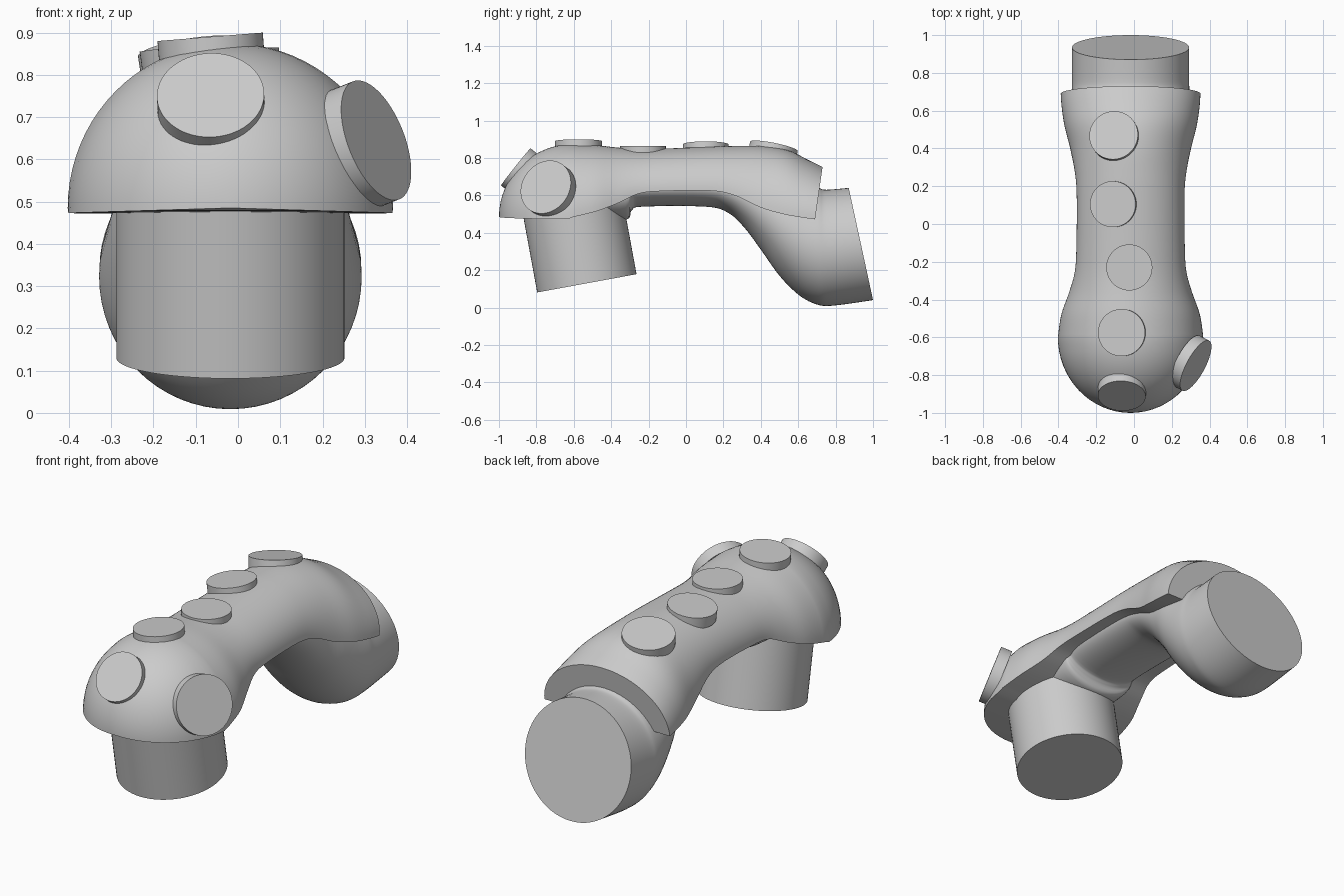
import bpy, bmesh, math
from mathutils import Vector

if "Cube" in bpy.data.objects:
    bpy.data.objects.remove(bpy.data.objects["Cube"])

GREY = (0.6, 0.6, 0.6, 1)
mat = bpy.data.materials.new("plain grey")
mat.use_nodes = True
mat.diffuse_color = GREY
mat.node_tree.nodes["Principled BSDF"].inputs["Base Color"].default_value = GREY
MID_X = -0.018


def finish(bm, name):
    bmesh.ops.recalc_face_normals(bm, faces=bm.faces)
    mesh = bpy.data.meshes.new(name)
    bm.to_mesh(mesh)
    bm.free()
    mesh.materials.append(mat)
    obj = bpy.data.objects.new(name, mesh)
    bpy.context.collection.objects.link(obj)
    bpy.ops.object.select_all(action="DESELECT")
    obj.select_set(True)
    bpy.context.view_layer.objects.active = obj
    bpy.ops.object.shade_smooth_by_angle(angle=math.radians(35))
    return obj


def smooth_rows(keys, steps=5):
    """Pass a smooth curve through a list of equal-length tuples."""
    rows = []
    for i in range(len(keys) - 1):
        a, b = keys[max(i - 1, 0)], keys[i]
        c, d = keys[i + 1], keys[min(i + 2, len(keys) - 1)]
        for s in range(steps):
            t = s / steps
            rows.append(tuple(
                q + t / 2 * (r - p + t * (2 * p - 5 * q + 4 * r - u + t * (3 * (q - r) + u - p)))
                for p, q, r, u in zip(a, b, c, d)))
    return rows + [keys[-1]]


def loft(rings, name):
    """Skin closed rings of points and cap both ends."""
    bm = bmesh.new()
    loops = [[bm.verts.new(p) for p in ring] for ring in rings]
    n = len(loops[0])
    for a, b in zip(loops, loops[1:]):
        for i in range(n):
            j = (i + 1) % n
            bm.faces.new((a[i], a[j], b[j], b[i]))
    bm.faces.new(loops[0])
    bm.faces.new(loops[-1])
    return finish(bm, name)


def disc(name, center, normal, radius, depth):
    """Cylinder whose outer face is centred on the given point."""
    axis = Vector(normal).normalized()
    bm = bmesh.new()
    bmesh.ops.create_cone(bm, cap_ends=True, segments=64, radius1=radius,
                          radius2=radius, depth=depth)
    turn = axis.to_track_quat("Z", "Y").to_matrix()
    for v in bm.verts:
        v.co = turn @ v.co + Vector(center) - axis * depth / 2
    return finish(bm, name)


# Front stem: tilted straight cylinder
disc("front_stem", (MID_X, -0.53, 0.13), (0, 0.18, -0.98), 0.27, 0.55)

# Inner core: neck swelling into the rear socket (top y, top z, bottom y, bottom z, half width)
core_keys = [
    (-0.50, 0.74, -0.50, 0.47, 0.24), (-0.33, 0.74, -0.32, 0.47, 0.22),
    (-0.29, 0.74, -0.29, 0.52, 0.22), (-0.23, 0.74, -0.23, 0.54, 0.22),
    (0.10, 0.74, 0.10, 0.54, 0.22), (0.22, 0.74, 0.22, 0.51, 0.22),
    (0.34, 0.74, 0.31, 0.43, 0.23), (0.45, 0.73, 0.40, 0.31, 0.25),
    (0.55, 0.70, 0.50, 0.17, 0.28), (0.64, 0.66, 0.60, 0.07, 0.30),
    (0.71, 0.64, 0.69, 0.02, 0.31), (0.75, 0.63, 0.78, 0.01, 0.31),
    (0.87, 0.64, 1.00, 0.04, 0.31)]
rings = []
for ty, tz, by, bz, w in smooth_rows(core_keys):
    ring = []
    for k in range(64):
        a = math.tau * k / 64
        f = (1 + math.sin(a)) / 2
        ring.append((MID_X + w * math.cos(a), by + (ty - by) * f, bz + (tz - bz) * f))
    rings.append(ring)
loft(rings, "inner_core")

# Outer cover: rounded nose, narrow waist, flared rear (y, half width, top, base)
cover_rows = []
for k in range(16):
    a = math.pi / 2 * (k + 0.1) / 16
    s, c = math.sin(a), math.cos(a)
    cover_rows.append((-0.6 - 0.4 * c, 0.385 * s, 0.485 + 0.39 * s, 0.485 - 0.012 * s))
cover_keys = [
    (-0.60, 0.385, 0.875, 0.485), (-0.48, 0.367, 0.868, 0.515),
    (-0.36, 0.325, 0.855, 0.56), (-0.25, 0.295, 0.847, 0.61),
    (-0.12, 0.287, 0.85, 0.623), (0.13, 0.285, 0.86, 0.625),
    (0.26, 0.293, 0.864, 0.60), (0.40, 0.32, 0.863, 0.535),
    (0.52, 0.35, 0.842, 0.50), (0.62, 0.365, 0.79, 0.482),
    (0.69, 0.37, 0.752, 0.472)]
cover_rows += smooth_rows(cover_keys)
rings = []
for y, w, top, base in cover_rows:
    lean = 0.04 * max(0, (y - 0.3) / 0.39)
    rings.append([(MID_X + w * math.cos(a), y + lean * math.sin(a),
                   base + (top - base) * math.sin(a))
                  for a in (math.pi * k / 40 for k in range(41))])
loft(rings, "outer_cover")

# Round buttons: outer face centre, facing direction, radius
buttons = [
    ("rear_button", (-0.108, 0.47, 0.862), (-0.15, 0.2, 1), 0.13),
    ("middle_rear_button", (-0.112, 0.105, 0.872), (-0.14, 0, 1), 0.122),
    ("middle_front_button", (-0.025, -0.23, 0.865), (0, 0, 1), 0.122),
    ("crown_button", (-0.066, -0.575, 0.89), (-0.08, 0, 1), 0.125),
    ("nose_button", (-0.065, -0.91, 0.752), (-0.03, -0.78, 0.62), 0.127),
    ("side_button", (0.327, -0.75, 0.645), (0.84, -0.45, 0.33), 0.15)]
for name, center, normal, radius in buttons:
    disc(name, center, normal, radius, 0.06)
